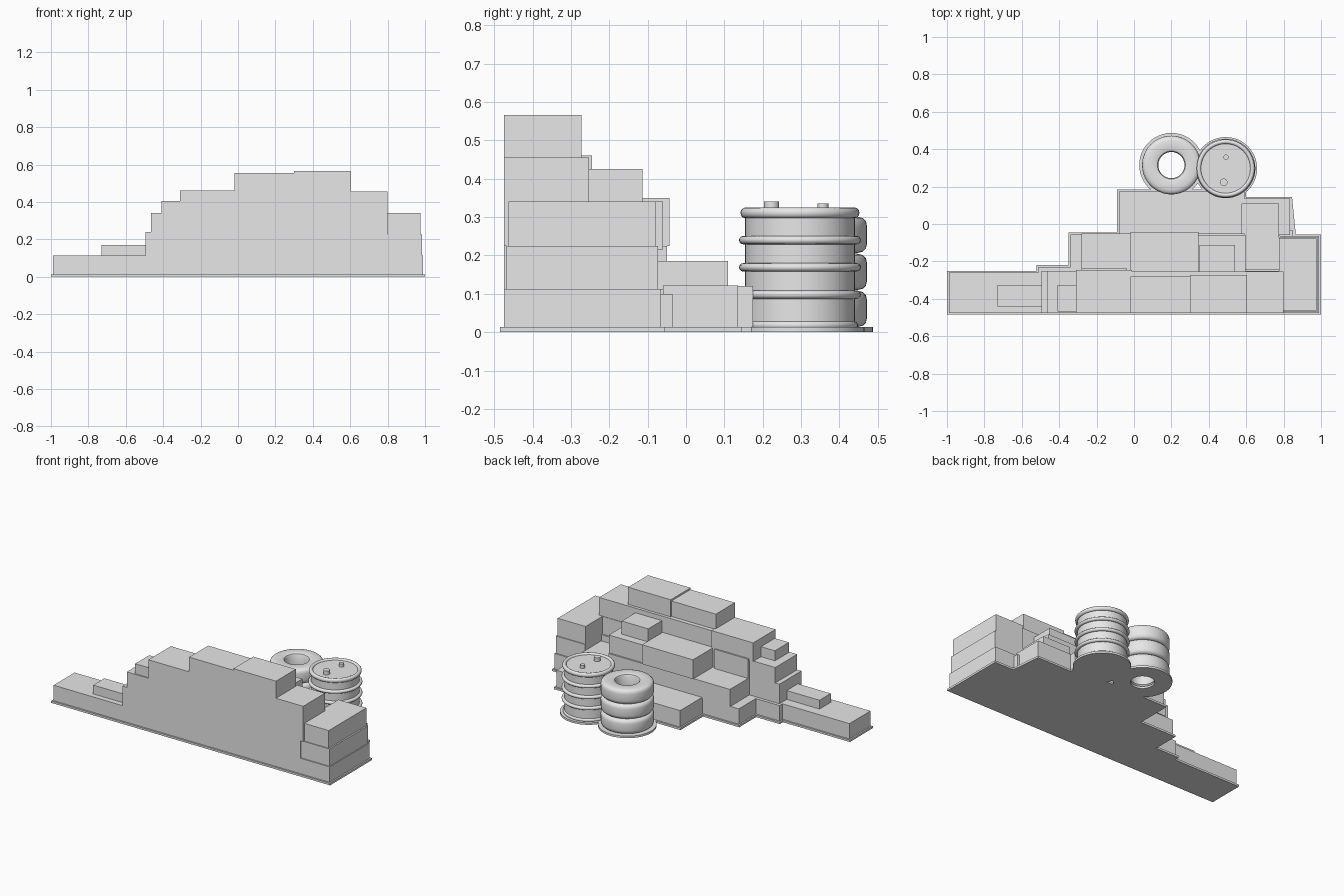
import bpy, bmesh, math

cube = bpy.data.objects.get("Cube")
if cube:
    bpy.data.objects.remove(cube, do_unlink=True)

grey = bpy.data.materials.new("plain grey")
grey.use_nodes = True
grey.diffuse_color = (0.8, 0.8, 0.8, 1)
grey.node_tree.nodes["Principled BSDF"].inputs["Base Color"].default_value = (0.8, 0.8, 0.8, 1)


def finish(name, bm, smooth=False):
    bmesh.ops.recalc_face_normals(bm, faces=bm.faces)
    mesh = bpy.data.meshes.new(name)
    bm.to_mesh(mesh)
    bm.free()
    mesh.materials.append(grey)
    obj = bpy.data.objects.new(name, mesh)
    bpy.context.collection.objects.link(obj)
    if smooth:
        bpy.ops.object.select_all(action='DESELECT')
        obj.select_set(True)
        bpy.context.view_layer.objects.active = obj
        bpy.ops.object.shade_smooth_by_angle(angle=math.radians(35))
    return obj


def box(name, x0, x1, y0, y1, z0, z1):
    bm = bmesh.new()
    bmesh.ops.create_cube(bm, size=1)
    for v in bm.verts:
        v.co = (x1 if v.co.x > 0 else x0, y1 if v.co.y > 0 else y0, z1 if v.co.z > 0 else z0)
    return finish(name, bm)


def lathe(name, centre, profile, closed=False, sides=48):
    """Spin a (radius, height) profile around a vertical axis."""
    bm = bmesh.new()
    verts = [bm.verts.new((r, 0, z)) for r, z in profile]
    pairs = list(zip(verts, verts[1:]))
    if closed:
        pairs.append((verts[-1], verts[0]))
    edges = [bm.edges.new(p) for p in pairs]
    bmesh.ops.spin(bm, geom=verts + edges, cent=(0, 0, 0), axis=(0, 0, 1),
                   angle=math.tau, steps=sides, use_duplicate=False)
    bmesh.ops.remove_doubles(bm, verts=bm.verts, dist=0.0001)
    obj = finish(name, bm, True)
    obj.location = (centre[0], centre[1], 0)
    return obj


FRONT = -0.475
BASE = 0.013
L1, L2, L3, L4 = 0.113, 0.225, 0.34, 0.455
TYRES = (0.2, 0.315)
DRUM = (0.49, 0.297)

# Thin base following the footprint of the stack
outline = [(-1, -0.485), (1, -0.485), (1, -0.055), (0.865, -0.055), (0.845, 0.145),
           (0.6, 0.145), (0.6, 0.185), (-0.09, 0.185), (-0.09, -0.045), (-0.35, -0.045),
           (-0.35, -0.218), (-0.52, -0.218), (-0.52, -0.25), (-1, -0.25)]
bm = bmesh.new()
face = bm.faces.new([bm.verts.new((x, y, 0)) for x, y in outline])
grown = bmesh.ops.extrude_face_region(bm, geom=[face])
for v in grown["geom"]:
    if isinstance(v, bmesh.types.BMVert):
        v.co.z = BASE
finish("base_plate", bm)
lathe("drum_base", DRUM, [(0, 0), (0.168, 0), (0.168, BASE), (0, BASE)])
lathe("tyre_base", TYRES, [(0.07, 0), (0.172, 0), (0.172, BASE), (0.07, BASE)], True)

# Main wall of crates, bottom layer to top layer
box("left_low_crate", -0.99, -0.5, FRONT, -0.26, BASE, L1)
box("left_small_crate", -0.73, -0.49, -0.44, -0.325, L1, 0.17)
box("bottom_left_crate", -0.51, -0.3, FRONT, -0.23, BASE, L1)
box("bottom_middle_crate", -0.34, 0.78, FRONT, -0.055, BASE, L1)
box("second_left_crate", -0.495, -0.25, FRONT, -0.25, L1, 0.24)
box("second_middle_crate", -0.28, 0.59, FRONT, -0.05, L1, L2)
box("second_right_crate", 0.585, 0.78, FRONT, -0.24, L1, L2)
box("third_left_crate", -0.465, -0.02, FRONT, -0.25, L2, L3)
box("third_left_back_crate", -0.28, -0.04, -0.3, -0.236, L2, 0.35)
box("third_middle_crate", -0.02, 0.345, FRONT, -0.043, L2, 0.35)
box("third_right_crate", 0.345, 0.595, FRONT, -0.06, 0.215, L3)
box("third_end_crate", 0.59, 0.8, FRONT, -0.25, L2, L3)
box("fourth_small_crate", -0.41, -0.3, -0.468, -0.325, L3, 0.405)
box("fourth_left_crate", -0.31, -0.01, FRONT, -0.245, L3, 0.46)
box("fourth_right_crate", -0.01, 0.8, FRONT, -0.253, L3, L4)
box("fourth_back_crate", 0.35, 0.54, -0.255, -0.113, L3, 0.425)
box("top_left_crate", -0.018, 0.3, FRONT, -0.28, L4, 0.555)
box("top_right_crate", 0.3, 0.605, FRONT, -0.272, L4, 0.566)

# Right-hand tower of three crates
for i, (x1, y0, y1, z0, z1) in enumerate([(0.99, FRONT, -0.065, BASE, L1),
                                          (0.985, -0.468, -0.073, L1, L2),
                                          (0.975, -0.463, -0.078, L2, L3)]):
    box(f"tower_crate_{i + 1}", 0.775, x1, y0, y1, z0, z1)

# Low crates along the back
box("back_long_crate", -0.08, 0.59, -0.06, 0.175, BASE, 0.12)
box("back_right_crate", 0.58, 0.835, -0.06, 0.135, BASE, 0.122)
box("back_right_filler", 0.77, 0.85, -0.1, -0.035, BASE, 0.1)
box("back_upper_crate", 0.575, 0.775, -0.245, 0.11, 0.1, 0.185)

# Stack of three tyres
for i in range(3):
    z = BASE + i * 0.0965
    h = 0.0955
    section = [(0.07, z + 0.012), (0.085, z), (0.13, z), (0.146, z + 0.004),
               (0.154, z + 0.012), (0.157, z + 0.026), (0.157, z + h - 0.026),
               (0.154, z + h - 0.012), (0.146, z + h - 0.004), (0.13, z + h),
               (0.085, z + h), (0.075, z + h - 0.004), (0.07, z + h - 0.012)]
    lathe(f"tyre_{i + 1}", TYRES, section, True)

# Drum with rounded ribs, rims and two caps
lathe("drum_body", DRUM, [(0, BASE), (0.143, BASE), (0.143, 0.315), (0, 0.315)])


def ring(name, radius, z, thick, tall):
    loop = [(radius + thick * math.cos(math.tau * k / 12), z + tall * math.sin(math.tau * k / 12))
            for k in range(12)]
    lathe(name, DRUM, loop, True)


for i, z in enumerate((0.098, 0.169, 0.24)):
    ring(f"drum_rib_{i + 1}", 0.147, z, 0.012, 0.011)
ring("drum_top_rim", 0.143, 0.311, 0.012, 0.014)
ring("drum_bottom_rim", 0.143, 0.018, 0.008, 0.01)
for name, x, y, r, top in (("drum_large_cap", 0.48, 0.223, 0.02, 0.34),
                           ("drum_small_cap", 0.492, 0.357, 0.014, 0.336)):
    lathe(name, (x, y), [(0, 0.31), (r, 0.31), (r, top), (0, top)], sides=20)
